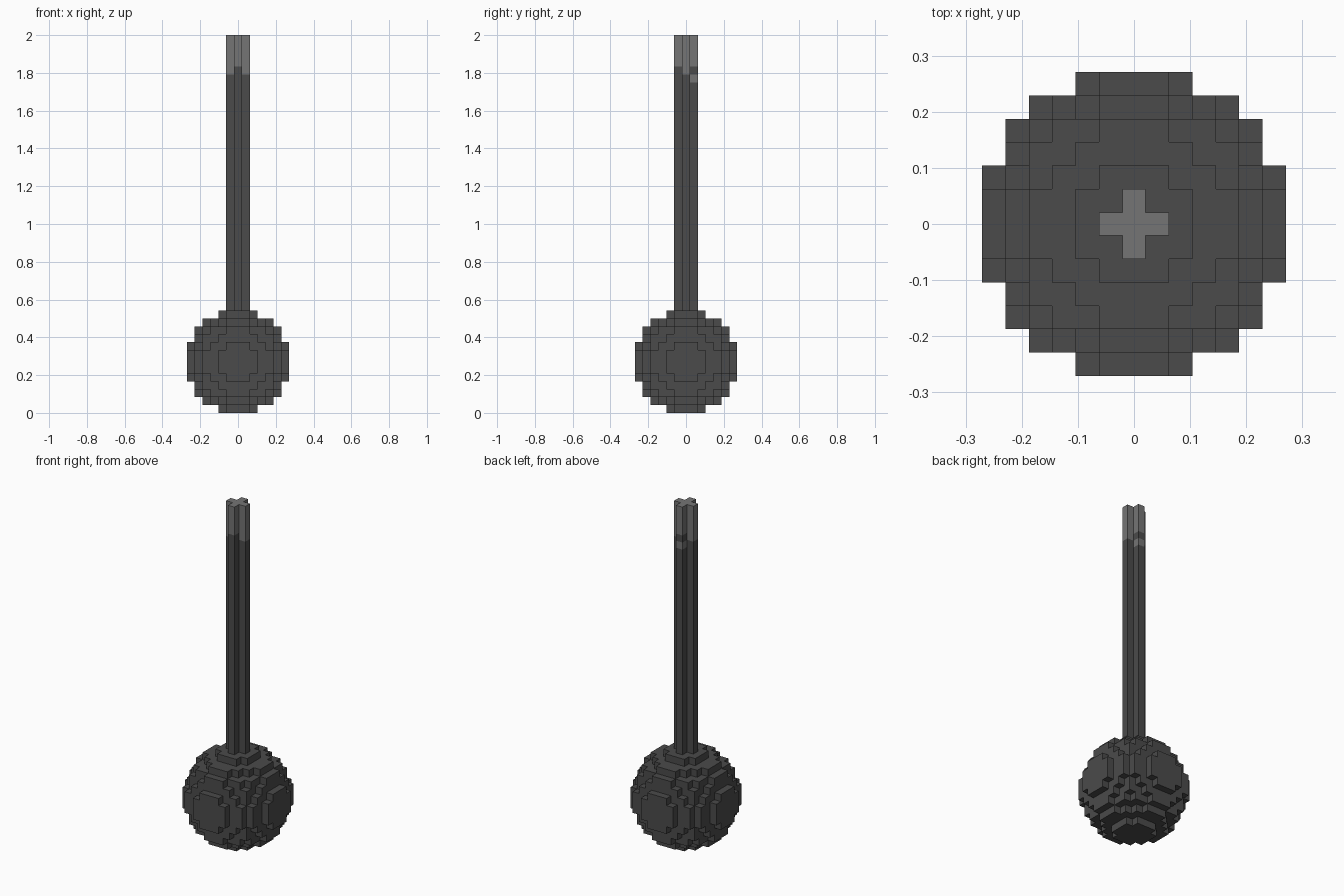
import bpy
import bmesh
from mathutils import Vector
from itertools import product

if "Cube" in bpy.data.objects:
    bpy.data.objects.remove(bpy.data.objects["Cube"], do_unlink=True)

HEIGHT = 48                 # total height in blocks
BLOCK = 2 / HEIGHT
REACH = 6                   # blocks from the ball centre to its rim
BALL_TOP = 2 * REACH + 1


def make_material(name, value):
    mat = bpy.data.materials.new(name)
    mat.use_nodes = True
    colour = (value, value, value, 1)
    mat.diffuse_color = colour
    mat.node_tree.nodes["Principled BSDF"].inputs["Base Color"].default_value = colour
    return mat


MATERIALS = [make_material("dark grey", 0.07), make_material("light grey", 0.178)]


def build_blocks(name, cells, solid, colour_rule):
    """Make one object from the exposed block faces of the given cells."""
    bm = bmesh.new()
    for cell in cells:
        for axis, sign in product(range(3), (-1, 1)):
            step = Vector((0, 0, 0))
            step[axis] = sign
            if tuple(int(c + s) for c, s in zip(cell, step)) in solid:
                continue
            u, v = Vector((0, 0, 0)), Vector((0, 0, 0))
            u[(axis + 1) % 3] = 0.5
            v[(axis + 2) % 3] = 0.5 * sign
            middle = Vector(cell) + Vector((0, 0, 0.5)) + step / 2
            corners = (middle - u - v, middle + u - v, middle + u + v, middle - u + v)
            face = bm.faces.new([bm.verts.new(c * BLOCK) for c in corners])
            face.material_index = colour_rule(cell)
    bmesh.ops.remove_doubles(bm, verts=bm.verts[:], dist=BLOCK / 100)
    mesh = bpy.data.meshes.new(name)
    bm.to_mesh(mesh)
    bm.free()
    for mat in MATERIALS:
        mesh.materials.append(mat)
    obj = bpy.data.objects.new(name, mesh)
    bpy.context.scene.collection.objects.link(obj)
    return obj


def handle_colour(cell):
    """Light tip with an uneven lower border and one chipped patch at the back."""
    x, y, z = cell
    if y > 0:
        return int(z >= 44 or z == 42)
    return int(z >= (44 if y < 0 else 43))


# Ball: every block whose centre lies inside the sphere
span = range(-REACH, REACH + 1)
ball = {(x, y, z + REACH) for x, y, z in product(span, repeat=3)
        if x * x + y * y + z * z <= (REACH + 0.5) ** 2}

# Handle: plus-shaped column rising from the ball
handle = {(x, y, z) for x, y in product((-1, 0, 1), repeat=2) if x * y == 0
          for z in range(BALL_TOP, HEIGHT)}

solid = ball | handle
build_blocks("ball_head", sorted(ball), solid, lambda cell: 0)
build_blocks("handle", sorted(handle), solid, handle_colour)
